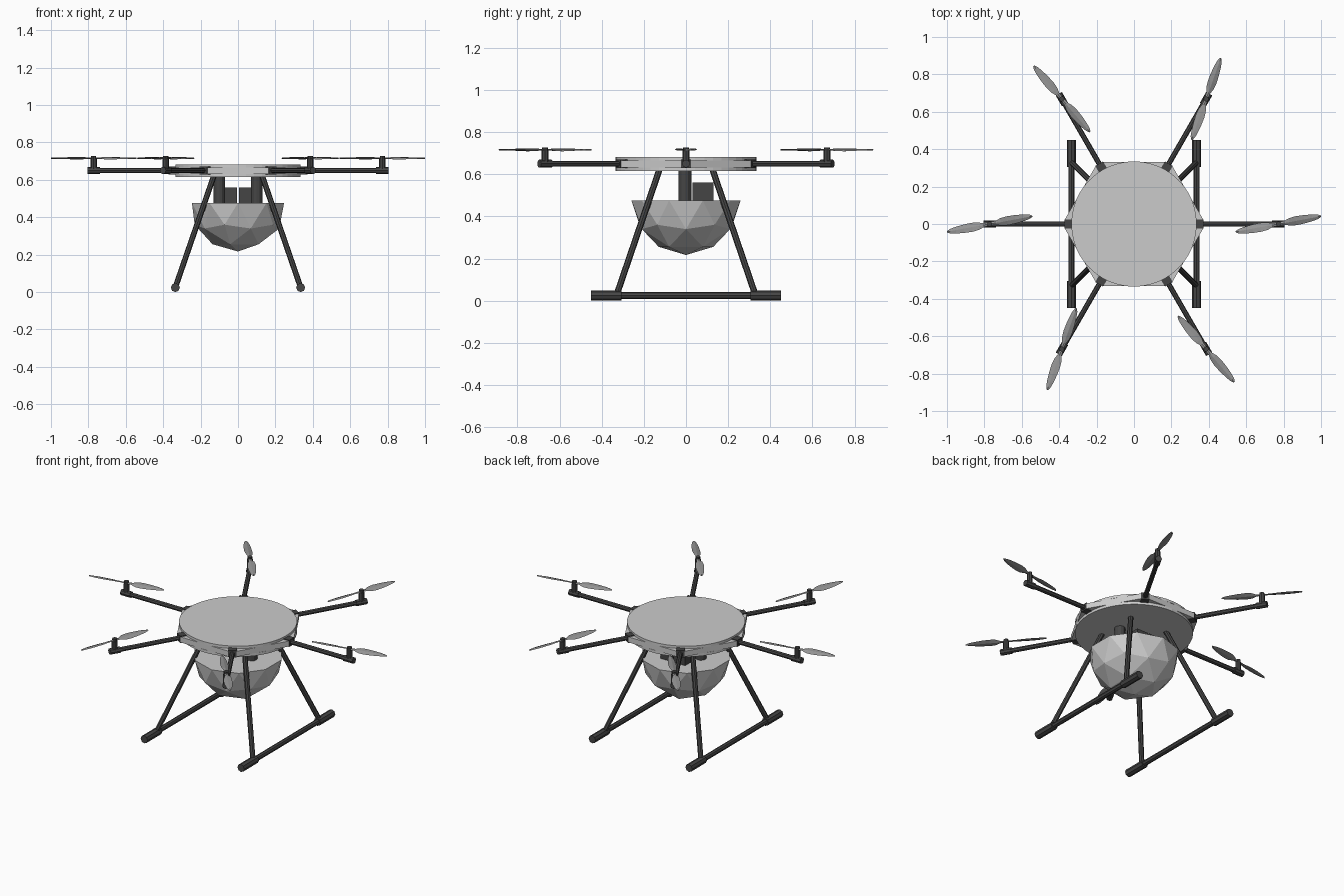
import bpy, bmesh
from math import pi, sin, cos, radians
from mathutils import Vector, Matrix

if "Cube" in bpy.data.objects:
    bpy.data.objects.remove(bpy.data.objects["Cube"])


def material(name, v):
    m = bpy.data.materials.new(name)
    m.diffuse_color = (v, v, v, 1)
    m.use_nodes = True
    m.node_tree.nodes["Principled BSDF"].inputs["Base Color"].default_value = m.diffuse_color
    return m


DARK = material("dark_carbon", 0.06)
BLADE = material("blade_grey", 0.3)


def finish(name, bm, mat=None):
    bmesh.ops.recalc_face_normals(bm, faces=bm.faces)
    me = bpy.data.meshes.new(name)
    bm.to_mesh(me)
    bm.free()
    ob = bpy.data.objects.new(name, me)
    bpy.context.collection.objects.link(ob)
    if mat:
        me.materials.append(mat)
    return ob


def rod(name, a, b, r, sides=8, mat=DARK):
    a, b = Vector(a), Vector(b)
    d = b - a
    rot = d.to_track_quat('Z', 'Y').to_matrix().to_4x4()
    bm = bmesh.new()
    bmesh.ops.create_cone(bm, cap_ends=True, segments=sides, radius1=r, radius2=r,
                          depth=d.length, matrix=Matrix.Translation((a + b) / 2) @ rot)
    return finish(name, bm, mat)


def box(name, centre, size, mat=DARK, turn=Matrix()):
    bm = bmesh.new()
    bmesh.ops.create_cube(bm, size=1, matrix=turn @ Matrix.Translation(centre)
                          @ Matrix.Diagonal((*size, 1)))
    return finish(name, bm, mat)


def prism(name, pts, z0, z1, mat=None):
    bm = bmesh.new()
    f = bm.faces.new([bm.verts.new((x, y, z0)) for x, y in pts])
    top = bmesh.ops.extrude_face_region(bm, geom=[f])
    bmesh.ops.translate(bm, vec=(0, 0, z1 - z0),
                        verts=[v for v in top["geom"] if isinstance(v, bmesh.types.BMVert)])
    return finish(name, bm, mat)


# Body: two round plates around a hexagon with clipped corners
rod("top_plate", (0, 0, 0.666), (0, 0, 0.682), 0.335, 48, None)
rod("bottom_plate", (0, 0, 0.615), (0, 0, 0.632), 0.335, 48, None)
corners = [radians(60 * k + s * 3.7) for k in range(6) for s in (-1, 1)]
prism("hex_core", [(0.371 * cos(a), 0.371 * sin(a)) for a in corners], 0.632, 0.666)

# Propeller sections: distance from hub, half chord, pitch in degrees
SECTIONS = [(0.008, 0.009, 0), (0.035, 0.011, 8), (0.06, 0.021, 18), (0.095, 0.025, 16),
            (0.14, 0.023, 13), (0.185, 0.018, 10), (0.215, 0.012, 8), (0.232, 0.004, 6)]


def propeller(name, turn):
    bm = bmesh.new()
    for side in (0, pi):
        spin = turn @ Matrix.Rotation(side, 4, 'Z')
        rings = []
        for r, c, p in SECTIONS:
            tilt = Matrix.Rotation(radians(p), 4, 'X')
            rings.append([bm.verts.new(spin @ (Vector((r, 0, 0)) + tilt @ Vector((0, y, z))))
                          for y, z in ((-c, 0), (0, 0.004), (c, 0), (0, -0.004))])
        for a, b in zip(rings, rings[1:]):
            for i in range(4):
                j = (i + 1) % 4
                bm.faces.new((a[i], a[j], b[j], b[i]))
        bm.faces.new(rings[0])
        bm.faces.new(rings[-1])
    return finish(name, bm, BLADE)


# Six arms, each with clamp, motor and propeller
for k in range(6):
    t = Matrix.Rotation(radians(60 * k), 4, 'Z')
    n = f"_{k + 1}"
    box("arm_clamp" + n, (0.352, 0, 0.65), (0.04, 0.048, 0.042), DARK, t)
    rod("arm" + n, t @ Vector((0.34, 0, 0.65)), t @ Vector((0.78, 0, 0.65)), 0.014)
    rod("motor_mount" + n, t @ Vector((0.738, 0, 0.65)), t @ Vector((0.804, 0, 0.65)), 0.019)
    rod("motor" + n, t @ Vector((0.772, 0, 0.65)), t @ Vector((0.772, 0, 0.712)), 0.017)
    rod("propeller_hub" + n, t @ Vector((0.772, 0, 0.708)), t @ Vector((0.772, 0, 0.728)), 0.014)
    propeller("propeller" + n, t @ Matrix.Translation((0.772, 0, 0.716))
              @ Matrix.Rotation(radians(10.5), 4, 'Z'))

# Landing gear, tank posts and battery blocks on both sides
for s, side in ((-1, "left"), (1, "right")):
    x = 0.335 * s
    rod(f"skid_{side}", (x, -0.44, 0.025), (x, 0.44, 0.025), 0.016)
    for e, end in ((-1, "front"), (1, "back")):
        rod(f"skid_grip_{end}_{side}", (x, 0.305 * e, 0.024), (x, 0.45 * e, 0.024), 0.024)
        rod(f"leg_{end}_{side}", (x, 0.33 * e, 0.025), (0.128 * s, 0.125 * e, 0.625), 0.015)
    rod(f"tank_post_{side}", (0.1 * s, -0.005, 0.46), (0.1 * s, -0.005, 0.618), 0.031, 12)
    box(f"battery_{side}", (0.045 * s, 0.08, 0.51), (0.08, 0.1, 0.1))

# Faceted tank: lower half of an icosphere with a flat lid
bm = bmesh.new()
bmesh.ops.create_icosphere(bm, subdivisions=2, radius=0.259)
bmesh.ops.delete(bm, geom=[v for v in bm.verts if v.co.z > 0.01], context='VERTS')
bmesh.ops.holes_fill(bm, edges=[e for e in bm.edges if e.is_boundary], sides=0)
bmesh.ops.translate(bm, verts=bm.verts, vec=(0, 0, 0.476))
finish("tank", bm)
